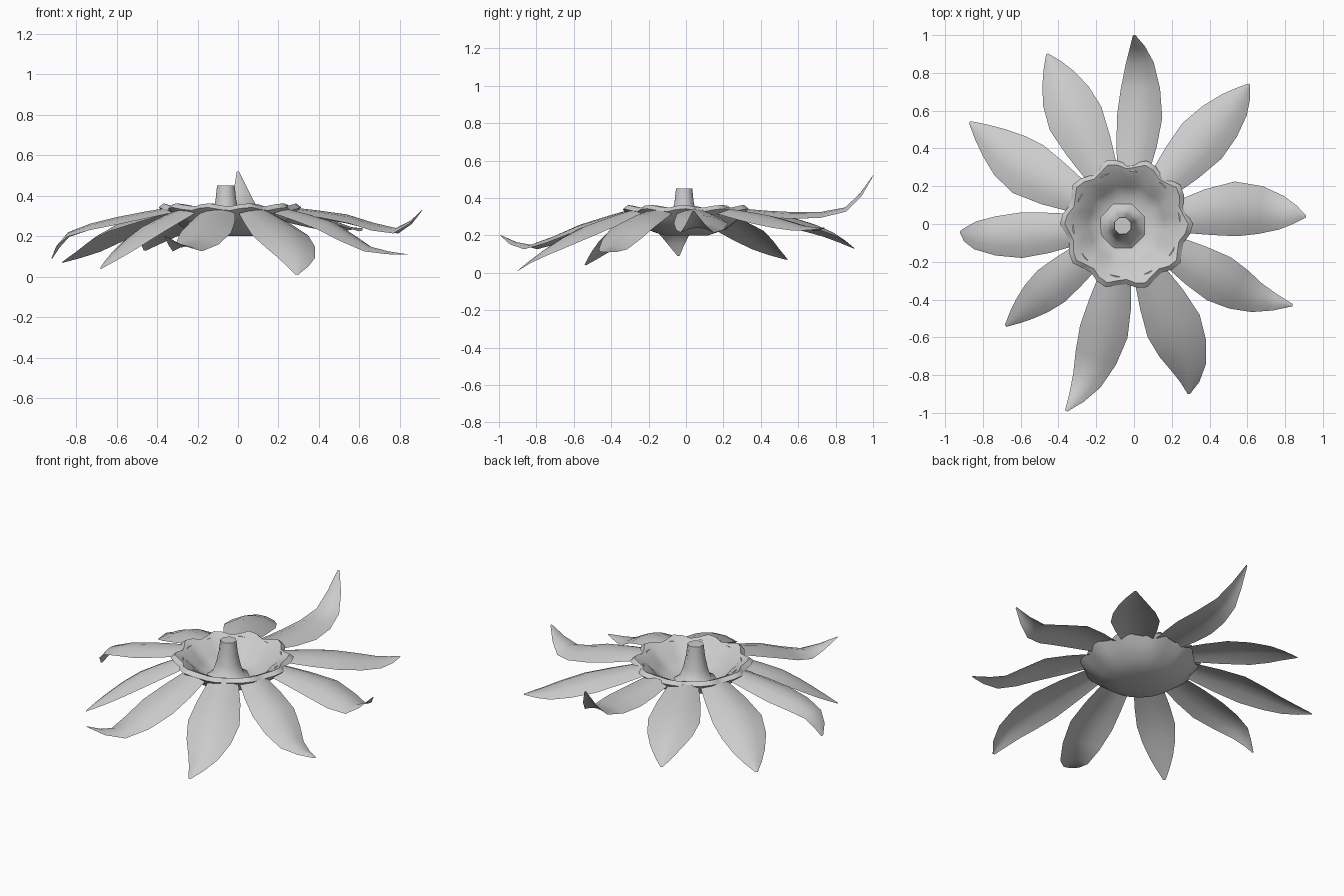
import bpy, bmesh, math
from mathutils import Vector

cube = bpy.data.objects.get("Cube")
if cube:
    bpy.data.objects.remove(cube, do_unlink=True)

grey = bpy.data.materials.new("soft grey")
grey.use_nodes = True
GREY = (0.6, 0.6, 0.6, 1)
grey.diffuse_color = GREY
grey.node_tree.nodes["Principled BSDF"].inputs["Base Color"].default_value = GREY

CENTRE = Vector((-0.04, 0.0))


def finish(name, bm, angle):
    """Turn a bmesh into a smooth-shaded object."""
    mesh = bpy.data.meshes.new(name)
    bm.to_mesh(mesh)
    bm.free()
    mesh.materials.append(grey)
    obj = bpy.data.objects.new(name, mesh)
    bpy.context.collection.objects.link(obj)
    bpy.ops.object.select_all(action="DESELECT")
    obj.select_set(True)
    bpy.context.view_layer.objects.active = obj
    bpy.ops.object.shade_smooth_by_angle(angle=math.radians(angle))
    return obj


def bridge(bm, row_a, row_b, closed=False):
    n = len(row_a)
    for i in range(n if closed else n - 1):
        j = (i + 1) % n
        bm.faces.new((row_a[i], row_a[j], row_b[j], row_b[i]))


def catmull(points, steps):
    """Smooth path through the points, with any number of components."""
    pts = [2 * points[0] - points[1]] + points + [2 * points[-1] - points[-2]]
    path = []
    for a, b, c, d in zip(pts, pts[1:], pts[2:], pts[3:]):
        for s in range(steps):
            t = s / steps
            path.append(0.5 * (2 * b + (c - a) * t + (2 * a - 5 * b + 4 * c - d) * t ** 2
                               + (3 * b - a - 3 * c + d) * t ** 3))
    return path + [points[-1]]


def petal(name, belly, half_width, neck, tip):
    """Arched leaf-shaped sheet running from under the rim to the tip."""
    root = CENTRE + (Vector(belly[:2]) - CENTRE).normalized() * 0.28
    stations = [Vector((root.x, root.y, 0.335, 0.085)),
                Vector((*belly, half_width)),
                Vector((*neck, half_width * 0.62)),
                Vector((*tip, 0.006))]
    path = catmull(stations, 2)
    bm = bmesh.new()
    rows = []
    for i, p in enumerate(path):
        along = (path[min(i + 1, len(path) - 1)] - path[max(i - 1, 0)]).xy.normalized()
        side = Vector((along.y, -along.x))
        row = []
        for k in (-1, -0.5, 0, 0.5, 1):
            spot = p.xy + side * p.w * k
            row.append(bm.verts.new((spot.x, spot.y, p.z + p.w * (0.12 - 0.3 * k * k))))
        rows.append(row)
    for a, b in zip(rows, rows[1:]):
        bridge(bm, a, b)
    bmesh.ops.recalc_face_normals(bm, faces=bm.faces)
    if sum(f.normal.z for f in bm.faces) < 0:
        bmesh.ops.reverse_faces(bm, faces=bm.faces)
    finish(name, bm, 60)


# Petals: widest point, half width there, narrowing point, tip
PETALS = {
    "back": ((.03, .57, .31), .12, (.03, .85, .34), (0, 1, .52)),
    "back_right": ((-.31, .56, .28), .15, (-.4, .77, .21), (-.46, .9, .13)),
    "right_back": ((-.56, .29, .25), .15, (-.74, .43, .14), (-.87, .54, .07)),
    "right": ((-.6, -.06, .28), .12, (-.84, -.06, .21), (-.92, -.04, .09)),
    "right_front": ((-.44, -.33, .24), .11, (-.58, -.45, .13), (-.68, -.54, .04)),
    "front_right": ((-.16, -.57, .24), .13, (-.25, -.83, .14), (-.36, -.99, .2)),
    "front_left": ((.21, -.54, .23), .15, (.29, -.76, .11), (.29, -.9, .01)),
    "left_front": ((.45, -.29, .26), .13, (.65, -.39, .14), (.84, -.43, .11)),
    "left": ((.54, .08, .29), .145, (.78, .06, .23), (.91, .04, .33)),
    "left_back": ((.36, .44, .29), .14, (.53, .63, .24), (.61, .74, .24)),
}
for place, shape in PETALS.items():
    petal("petal_" + place, *shape)

# Cup: scalloped bowl, from the middle of the hollow over the rim and underneath
LOBES = len(PETALS)
PROFILE = [(.07, .225, 0), (.14, .225, 0), (.2, .27, .3), (.25, .325, 1), (.31, .355, 1),
           (.335, .335, 1), (.29, .29, .6), (.22, .235, .3), (.12, .2, 0)]
bm = bmesh.new()
rings = []
for radius, height, wave in PROFILE:
    ring = []
    for i in range(LOBES * 4):
        angle = math.tau * i / (LOBES * 4)
        ripple = wave * math.cos(LOBES * (angle - math.radians(106)))
        r = radius + 0.018 * ripple
        ring.append(bm.verts.new((CENTRE.x + r * math.cos(angle), r * math.sin(angle),
                                  height + 0.008 * ripple)))
    rings.append(ring)
for a, b in zip(rings, rings[1:]):
    bridge(bm, a, b, closed=True)
bm.faces.new(rings[0])
bm.faces.new(rings[-1])
bmesh.ops.recalc_face_normals(bm, faces=bm.faces)
finish("flower_cup", bm, 60)

# Central stem: flared column with a flat top
bm = bmesh.new()
rings = []
for radius, height in ((.13, .222), (.09, .25), (.07, .31), (.055, .38), (.047, .45)):
    rings.append([bm.verts.new((-.06 + radius * math.cos(math.tau * i / 8 + .4),
                                -.01 + radius * math.sin(math.tau * i / 8 + .4), height))
                  for i in range(8)])
for a, b in zip(rings, rings[1:]):
    bridge(bm, a, b, closed=True)
bm.faces.new(rings[-1])
bmesh.ops.recalc_face_normals(bm, faces=bm.faces)
finish("centre_stem", bm, 60)
